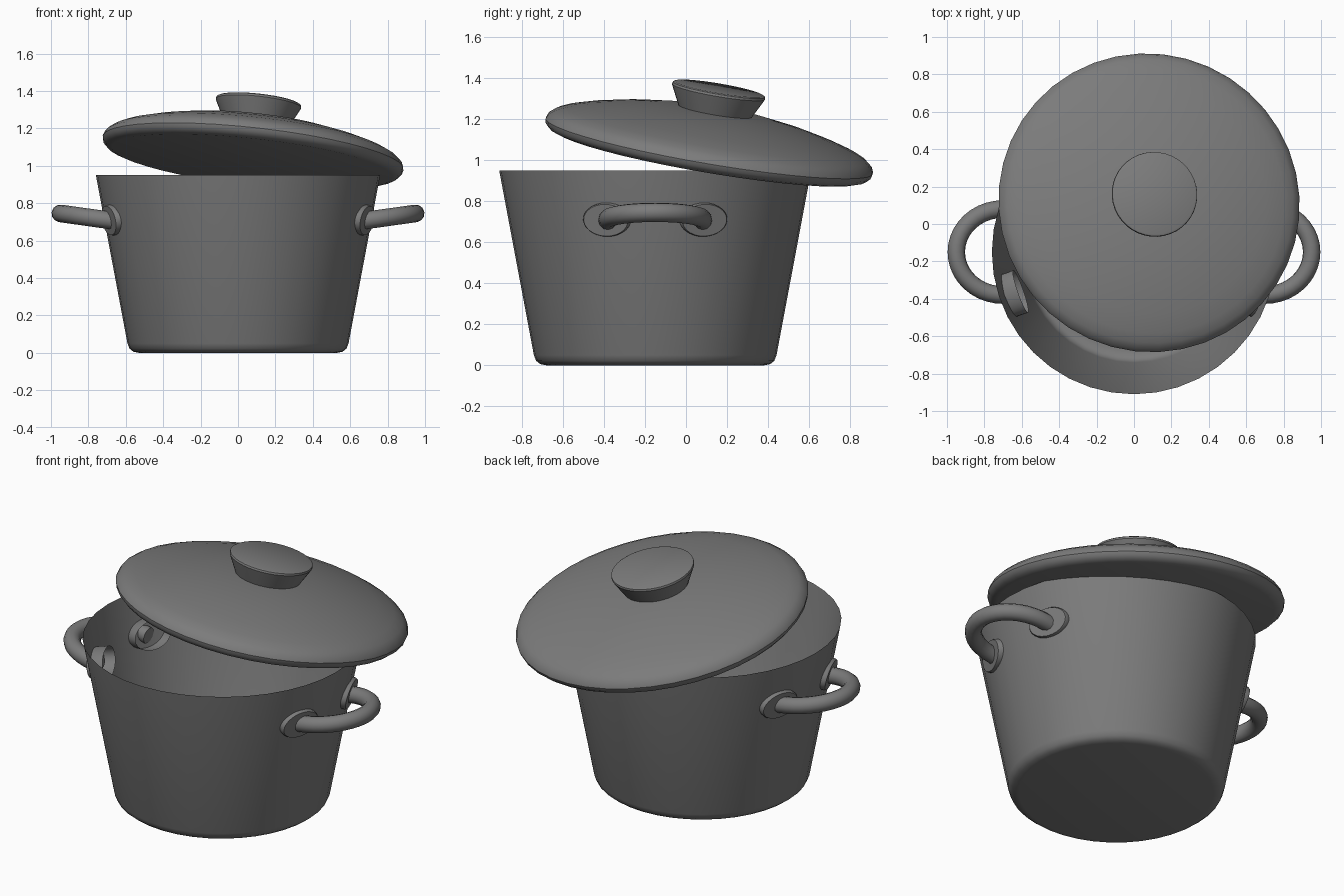
import bpy, bmesh
from math import sin, cos, pi, asin, atan2
from mathutils import Matrix, Vector

if "Cube" in bpy.data.objects:
    bpy.data.objects.remove(bpy.data.objects["Cube"])

metal = bpy.data.materials.new("dark_grey_metal")
metal.use_nodes = True
GREY = (0.2, 0.2, 0.2, 1)
metal.diffuse_color = GREY
metal.node_tree.nodes["Principled BSDF"].inputs["Base Color"].default_value = GREY

POT_Y = -0.15
HANDLE_Z = 0.71


def finish(obj, angle=35):
    """Give an object its material and smooth shading with sharp edges kept."""
    obj.data.materials.clear()
    obj.data.materials.append(metal)
    bpy.ops.object.select_all(action="DESELECT")
    obj.select_set(True)
    bpy.context.view_layer.objects.active = obj
    bpy.ops.object.shade_smooth_by_angle(angle=angle * pi / 180)


def lathe(name, profile, matrix, steps=40, scale=(1, 1, 1)):
    """Spin a (radius, height) profile, bottom to top, around z."""
    bm = bmesh.new()
    verts = [bm.verts.new((r, 0, z)) for r, z in profile]
    edges = [bm.edges.new(pair) for pair in zip(verts, verts[1:])]
    bmesh.ops.spin(bm, geom=verts + edges, cent=(0, 0, 0), axis=(0, 0, 1),
                   angle=2 * pi, steps=steps, use_duplicate=False)
    bmesh.ops.remove_doubles(bm, verts=bm.verts, dist=0.0005)
    bmesh.ops.recalc_face_normals(bm, faces=bm.faces)
    bmesh.ops.scale(bm, vec=scale, verts=bm.verts)
    bmesh.ops.transform(bm, matrix=matrix, verts=bm.verts)
    mesh = bpy.data.meshes.new(name)
    bm.to_mesh(mesh)
    bm.free()
    obj = bpy.data.objects.new(name, mesh)
    bpy.context.collection.objects.link(obj)
    finish(obj)
    return obj


# Pot: thin open shell with a rounded base
lathe("pot", [(0, 0), (0.53, 0), (0.56, 0.006), (0.58, 0.022), (0.591, 0.05), (0.76, 0.95)],
      Matrix.Translation((0, POT_Y, 0)))

# Lid and knob share one tilted frame
normal = Vector((0.11, 0.17, 1)).normalized()
tilt = Matrix.Translation((0.075, 0.105, 1.02)) @ normal.to_track_quat("Z", "Y").to_matrix().to_4x4()
lathe("lid", [(0, 0), (0.755, 0), (0.785, 0.01), (0.805, 0.03), (0.81, 0.05), (0.8, 0.075),
              (0.77, 0.1), (0.72, 0.123), (0.62, 0.153), (0.48, 0.185), (0.3, 0.215), (0, 0.235)], tilt)
lathe("lid_knob", [(0.165, 0.19), (0.222, 0.303), (0.23, 0.32), (0.228, 0.331), (0.218, 0.336), (0, 0.336)],
      tilt)

# Handles and the oval sleeves that hold them through the wall
wall_radius = 0.591 + 0.169 * (HANDLE_Z - 0.05) / 0.9
spread = asin(0.235 / wall_radius)
for label, side in (("left", 1), ("right", -1)):
    # half-oval tube, rising slightly outwards
    curve = bpy.data.curves.new(label + "_handle", "CURVE")
    curve.dimensions = "3D"
    curve.bevel_depth = 0.047
    curve.bevel_resolution = 4
    curve.use_fill_caps = True
    path = [Vector((0.65, -0.23, 0))]
    path += [Vector((0.70 + 0.25 * cos(t), 0.23 * sin(t), 0))
             for t in (pi * (i / 20 - 0.5) for i in range(21))]
    path.append(Vector((0.65, 0.23, 0)))
    spline = curve.splines.new("POLY")
    spline.points.add(len(path) - 1)
    for point, p in zip(spline.points, path):
        point.co = (side * p.x, POT_Y + p.y, HANDLE_Z + 0.14 * (p.x - 0.7), 1)
    handle = bpy.data.objects.new(label + "_handle", curve)
    bpy.context.collection.objects.link(handle)
    bpy.ops.object.select_all(action="DESELECT")
    handle.select_set(True)
    bpy.context.view_layer.objects.active = handle
    bpy.ops.object.convert(target="MESH")
    finish(bpy.context.view_layer.objects.active)

    for end, turn in (("front", -spread), ("back", spread)):
        out = Vector((side * cos(turn), sin(turn), -0.188)).normalized()
        across = Vector((0, 0, 1)).cross(out).normalized()
        up = out.cross(across)
        centre = Vector((side * cos(turn), sin(turn), 0)) * wall_radius + Vector((0, POT_Y, HANDLE_Z))
        frame = Matrix((across, up, out)).transposed().to_4x4()
        frame.translation = centre
        # closed outside, open towards the inside of the pot
        lathe(label + "_" + end + "_sleeve",
              [(1, -0.075), (1, 0.008), (0.95, 0.018), (0, 0.018)],
              frame, steps=28, scale=(0.12, 0.083, 1))
